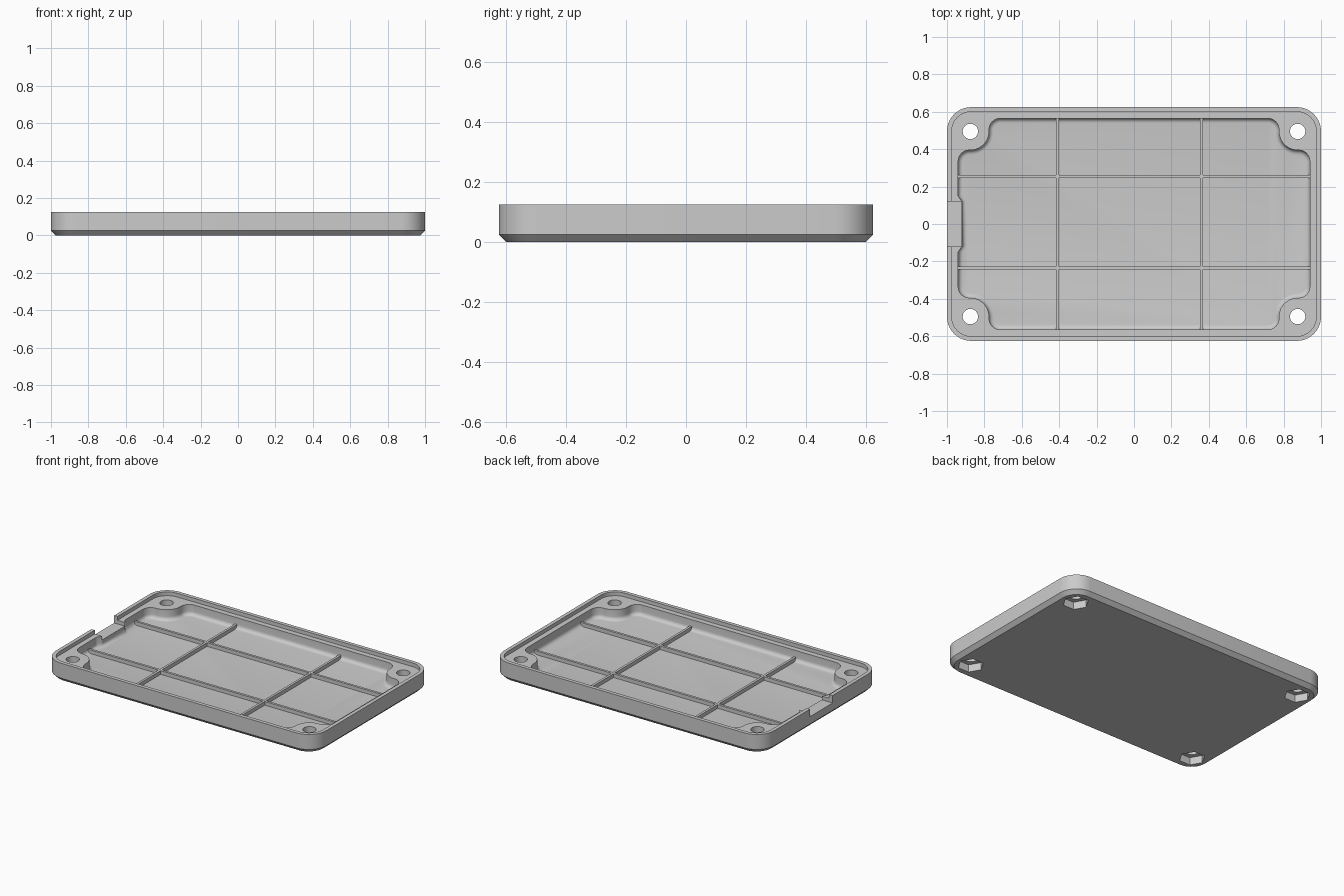
import bpy, bmesh, math

cube = bpy.data.objects.get("Cube")
if cube:
    bpy.data.objects.remove(cube, do_unlink=True)

HX, HY, TOP = 1.0, 0.625, 0.125      # half sizes and height
LEDGE, FLOOR = 0.1, 0.03             # inner levels
BOLT_X, BOLT_Y = 0.875, 0.495

grey = bpy.data.materials.new("light_grey")
grey.use_nodes = True
grey.diffuse_color = (0.6, 0.6, 0.6, 1)
grey.node_tree.nodes["Principled BSDF"].inputs["Base Color"].default_value = (0.6, 0.6, 0.6, 1)


def arc(cx, cy, r, a0, a1, n=10):
    angles = [math.radians(a0 + (a1 - a0) * i / n) for i in range(n + 1)]
    return [(cx + r * math.cos(a), cy + r * math.sin(a)) for a in angles]


def four_way(quarter):
    """Mirror a +x +y quarter outline (running counter-clockwise) all round."""
    back = quarter[::-1]
    return (quarter + [(-x, y) for x, y in back]
            + [(-x, -y) for x, y in quarter] + [(x, -y) for x, y in back])


def rounded_rect(hx, hy, r):
    return four_way(arc(hx - r, hy - r, r, 0, 90))


def cavity_outline(d):
    """Inner pocket outline pulled in by d, going round the screw bosses."""
    quarter = (arc(0.88, 0.335, 0.06 - d, 0, 90)
               + arc(BOLT_X, BOLT_Y, 0.1 + d, 270, 180)
               + arc(0.715, 0.505, 0.06 - d, 90, 0)[::-1])
    loop = four_way(quarter)
    # thickened wall behind the side notch
    half = len(loop) // 2
    bump = [(d - 0.94, 0.15), (d - 0.92, 0.12), (d - 0.92, -0.12), (d - 0.94, -0.15)]
    return loop[:half] + bump + loop[half:]


def loft(name, sections):
    """Closed solid through (outline, z) sections from bottom to top."""
    bm = bmesh.new()
    rings = [[bm.verts.new((x, y, z)) for x, y in pts] for pts, z in sections]
    for low, high in zip(rings, rings[1:]):
        for i in range(len(low)):
            j = (i + 1) % len(low)
            bm.faces.new((low[i], low[j], high[j], high[i]))
    bm.faces.new(rings[0][::-1])
    bm.faces.new(rings[-1])
    bmesh.ops.recalc_face_normals(bm, faces=bm.faces)
    mesh = bpy.data.meshes.new(name)
    bm.to_mesh(mesh)
    bm.free()
    mesh.materials.append(grey)
    obj = bpy.data.objects.new(name, mesh)
    bpy.context.collection.objects.link(obj)
    return obj


def box(name, x0, x1, y0, y1, z0, z1):
    pts = [(x0, y0), (x1, y0), (x1, y1), (x0, y1)]
    return loft(name, [(pts, z0), (pts, z1)])


# Tray with chamfered underside
tray = loft("tray", [
    (rounded_rect(HX - 0.025, HY - 0.025, 0.105), 0),
    (rounded_rect(HX, HY, 0.13), 0.025),
    (rounded_rect(HX, HY, 0.13), TOP)])

cutters = []

# Recess that leaves the thin outer lip
recess = rounded_rect(HX - 0.025, HY - 0.025, 0.105)
cutters.append(loft("lip_cutter", [(recess, LEDGE), (recess, TOP + 0.1)]))

# Main pocket with a rounded floor edge
R = 0.025
sections = []
for i in range(6):
    a = math.radians(18 * i)
    sections.append((cavity_outline(R * (1 - math.sin(a))), FLOOR + R * (1 - math.cos(a))))
sections.append((cavity_outline(0), TOP + 0.05))
cutters.append(loft("pocket_cutter", sections))

# Cable notch in the left-hand rim
cutters.append(box("notch_cutter", -1.1, -0.9, -0.12, 0.12, 0.075, 0.3))

# Screw holes and hexagonal nut pockets
for sx in (-1, 1):
    for sy in (-1, 1):
        cx, cy = sx * BOLT_X, sy * BOLT_Y
        hole = arc(cx, cy, 0.041, 0, 360, 32)[:-1]
        nut = arc(cx, cy, 0.08, 0, 360, 6)[:-1]
        cutters.append(loft("hole_cutter", [(hole, -0.1), (hole, 0.3)]))
        cutters.append(loft("nut_cutter", [(nut, -0.1), (nut, 0.05)]))

for cutter in cutters:
    mod = tray.modifiers.new(cutter.name, "BOOLEAN")
    mod.operation = "DIFFERENCE"
    mod.solver = "EXACT"
    mod.object = cutter
    cutter.hide_render = True

# Bake the cuts, then drop the helpers
bpy.context.view_layer.update()
baked = bpy.data.meshes.new_from_object(tray.evaluated_get(bpy.context.evaluated_depsgraph_get()))
tray.modifiers.clear()
tray.data = baked
for cutter in cutters:
    bpy.data.objects.remove(cutter, do_unlink=True)

# Stiffening ribs across the floor
W, RIB_TOP = 0.008, 0.055
for i, x in enumerate((-0.41, 0.36)):
    box(f"cross_rib_{i + 1}", x - W, x + W, -0.57, 0.57, FLOOR - 0.005, RIB_TOP)
for i, y in enumerate((-0.235, 0.255)):
    box(f"long_rib_{i + 1}", -0.945, 0.945, y - W, y + W, FLOOR - 0.005, RIB_TOP)

bpy.ops.object.select_all(action="DESELECT")
tray.select_set(True)
bpy.context.view_layer.objects.active = tray
bpy.ops.object.shade_smooth_by_angle(angle=math.radians(30))
